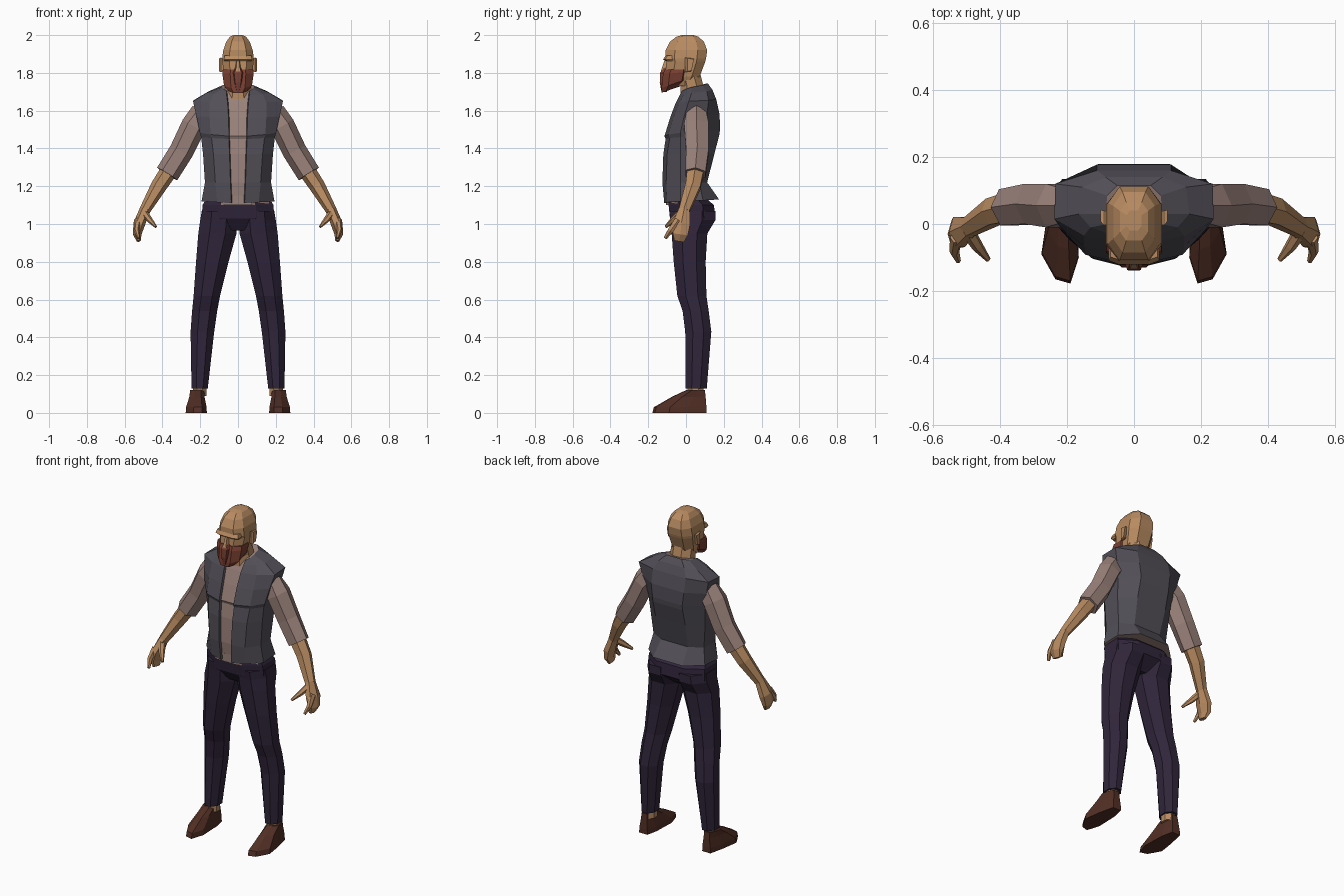
import bpy, bmesh, math
from mathutils import Vector


def material(name, r, g, b):
    m = bpy.data.materials.new(name)
    lin = [(c / 255 / 12.92) if c < 11 else ((c / 255 + 0.055) / 1.055) ** 2.4 for c in (r, g, b)]
    m.diffuse_color = (*lin, 1)
    return m


SKIN = material("skin", 184, 139, 97)
BEARD = material("red_beard", 122, 64, 50)
VEST = material("grey_vest", 82, 79, 87)
SHIRT = material("pale_shirt", 154, 129, 122)
PANTS = material("dark_trousers", 48, 37, 58)
LEATHER = material("brown_leather", 82, 47, 37)


def loft(name, rings, mats, mirror=False, rule=None):
    """Skin a stack of equal-length rings, cap both ends; rule(column) picks a material."""
    bm = bmesh.new()
    vs = [[bm.verts.new(p) for p in r] for r in rings]
    n = len(rings[0])
    for a, b in zip(vs, vs[1:]):
        for j in range(n):
            k = (j + 1) % n
            f = bm.faces.new((a[j], a[k], b[k], b[j]))
            if rule:
                f.material_index = rule(j)
    for cap in (vs[0], vs[-1]):
        f = bm.faces.new(cap)
        f.material_index = len(mats) - 1
    bmesh.ops.recalc_face_normals(bm, faces=bm.faces)
    me = bpy.data.meshes.new(name)
    bm.to_mesh(me)
    bm.free()
    for m in mats:
        me.materials.append(m)
    ob = bpy.data.objects.new(name, me)
    bpy.context.collection.objects.link(ob)
    if mirror:
        mod = ob.modifiers.new("mirror", 'MIRROR')
        mod.use_mirror_merge = False
    return ob


def oct_ring(z, x0, x1, y0, y1, c=0.414, tilt=0.0):
    """Eight-sided ring fitted in a box; tilt raises the back."""
    cx, cy, a, b = (x0 + x1) / 2, (y0 + y1) / 2, (x1 - x0) / 2, (y1 - y0) / 2
    pts = [(1, -c), (1, c), (c, 1), (-c, 1), (-1, c), (-1, -c), (-c, -1), (c, -1)]
    return [(cx + a * u, cy + b * v, z + tilt * b * v) for u, v in pts]


def tube(name, stations, mat, sides=6, mirror=True):
    """Faceted limb through (x, y, z, half width, half depth) stations."""
    cs = [Vector(s[:3]) for s in stations]
    rings = []
    for i, s in enumerate(stations):
        t = (cs[min(i + 1, len(cs) - 1)] - cs[max(i - 1, 0)]).normalized()
        v = Vector((0, 1, 0))
        v = (v - t * v.dot(t)).normalized()
        u = v.cross(t)
        rings.append([cs[i] + u * s[3] * math.cos(2 * math.pi * k / sides)
                      + v * s[4] * math.sin(2 * math.pi * k / sides) / math.sin(math.pi / 3)
                      for k in range(sides)])
    return loft(name, rings, [mat], mirror)


# --- head: skull, neck, brow, nose, ears
loft("head", [oct_ring(z, -w, w, f, b, 0.55) for z, w, f, b in [
    (1.73, .055, -.10, .03), (1.78, .073, -.112, .072), (1.86, .083, -.103, .102),
    (1.875, .084, -.11, .106), (1.92, .078, -.108, .112), (1.965, .062, -.085, .095),
    (1.992, .042, -.05, .065), (2.0, .022, -.02, .04)]], [SKIN])
loft("neck", [oct_ring(z, -w, w, f, b) for z, w, f, b in [
    (1.66, .075, -.03, .11), (1.73, .068, -.03, .092), (1.80, .066, -.05, .075)]], [SKIN])
loft("brow", [oct_ring(z, -w, w, f, -.06, 0.6) for z, w, f in [
    (1.862, .07, -.108), (1.872, .076, -.121), (1.892, .07, -.108)]], [SKIN])
loft("nose", [[(-w, -.09, z), (-w * .5, y, z), (w * .5, y, z), (w, -.09, z)] for z, w, y in [
    (1.795, .018, -.112), (1.808, .022, -.133), (1.87, .011, -.113)]], [SKIN])
loft("ear", [[(x, y0, 1.80 + d), (x, y1, 1.805 + d), (x, y1 + .012, 1.88 - d), (x, y0, 1.885 - d)]
             for x, y0, y1, d in [(.07, 0, .022, .012), (.09, -.004, .028, .004), (.10, .008, .03, .008)]],
     [SKIN], True)

# --- beard and moustache
loft("beard", [oct_ring(z, -w, w, f, b, 0.5, t) for z, w, f, b, t in [
    (1.712, .05, -.13, -.03, .35), (1.745, .074, -.13, .015, .35),
    (1.80, .083, -.122, .022, .1), (1.818, .08, -.113, .022, 0)]], [BEARD])
loft("moustache", [[(-w, -.10, z), (-w * .6, y, z), (w * .6, y, z), (w, -.10, z)] for z, w, y in [
    (1.70, .012, -.130), (1.75, .026, -.139), (1.80, .034, -.137), (1.83, .016, -.115)]], [BEARD])

# --- vest with a recessed shirt front: half outlines (front z, back z, front to back points)
OUTLINES = [
    (1.11, 1.13, (.035, -.115), (.11, -.10), (.193, -.03), (.19, .09), (.10, .175)),
    (1.22, 1.22, (.04, -.125), (.12, -.105), (.175, -.03), (.17, .07), (.09, .112)),
    (1.37, 1.37, (.045, -.120), (.13, -.100), (.185, -.03), (.185, .08), (.10, .150)),
    (1.45, 1.47, (.048, -.108), (.14, -.086), (.195, -.03), (.192, .09), (.10, .176)),
    (1.465, 1.50, (.048, -.114), (.145, -.092), (.202, -.03), (.197, .095), (.10, .180)),
    (1.56, 1.58, (.05, -.085), (.15, -.066), (.22, -.01), (.215, .11), (.11, .178)),
    (1.64, 1.66, (.055, -.055), (.15, -.035), (.238, .015), (.235, .12), (.11, .160)),
    (1.68, 1.71, (.06, -.035), (.13, -.01), (.165, .03), (.155, .11), (.085, .14)),
    (1.705, 1.745, (.062, -.02), (.08, .0), (.085, .03), (.08, .085), (.05, .115)),
]
rings = []
for zf, zb, *pts in OUTLINES:
    x, y = pts[0]
    half = [(x - .004, y + .014, zf)]
    half += [(p[0], p[1], zf + (zb - zf) * i / 4) for i, p in enumerate(pts)]
    rings.append(half + [(-a, b, c) for a, b, c in reversed(half)])
loft("vest", rings, [VEST, SHIRT], rule=lambda j: 1 if j == 11 else 0)
loft("shirt_hem", [oct_ring(z, -.165, .165, -.105, .10) for z in (1.10, 1.15)], [SHIRT])

# --- arms
tube("sleeve", [(.185, .055, 1.585, .068, .05), (.235, .055, 1.52, .066, .065),
                (.30, .06, 1.385, .064, .06), (.375, .05, 1.265, .063, .054)], SHIRT)
tube("forearm", [(.36, .052, 1.29, .046, .044), (.42, .037, 1.20, .042, .04),
                 (.495, -.01, 1.07, .029, .028)], SKIN)
tube("hand", [(.492, -.008, 1.078, .028, .028), (.523, -.024, 1.0, .031, .046),
              (.534, -.03, .945, .023, .04), (.525, -.036, .91, .011, .026)], SKIN)
tube("index_finger", [(.53, -.04, 1.02, .02, .02), (.537, -.082, .965, .015, .015),
                      (.525, -.11, .925, .008, .008)], SKIN)
tube("thumb", [(.497, -.02, 1.06, .02, .02), (.468, -.066, 1.022, .016, .016),
               (.435, -.107, .985, .007, .007)], SKIN)

# --- trousers
loft("trouser_seat", [oct_ring(z, -w, w, f, b, 0.5) for z, w, f, b in [
    (1.15, .16, -.09, .09), (1.10, .188, -.092, .148), (1.03, .192, -.085, .155),
    (.965, .07, -.04, .08)]], [PANTS])
loft("trouser_leg", [oct_ring(*s) for s in [
    (1.07, .01, .192, -.088, .155), (1.02, .005, .2, -.082, .155), (.95, .008, .21, -.076, .113),
    (.80, .05, .222, -.065, .104), (.62, .095, .235, -.046, .108),
    (.54, .11, .243, -.018, .12), (.43, .126, .251, -.004, .134), (.13, .16, .246, -.003, .11)]],
     [PANTS], True)

# --- ankles and shoes
loft("ankle", [oct_ring(z, .168, .237, .008, .092) for z in (.09, .14)], [SKIN], True)
SOLE = [(.185, .108), (.17, .04), (.165, -.10), (.19, -.178), (.235, -.165),
        (.277, -.09), (.262, .01), (.24, .108)]


def shoe_ring(z, sx, toe, heel):
    """Sole outline narrowed and shortened between toe and heel."""
    return [(.208 + (x - .208) * sx, toe + (y + .178) / .286 * (heel - toe), z) for x, y in SOLE]


loft("shoe", [shoe_ring(0, 1, -.178, .108), shoe_ring(.03, .97, -.17, .108),
              shoe_ring(.085, .72, -.075, .104), shoe_ring(.12, .66, 0, .1)], [LEATHER], True)
